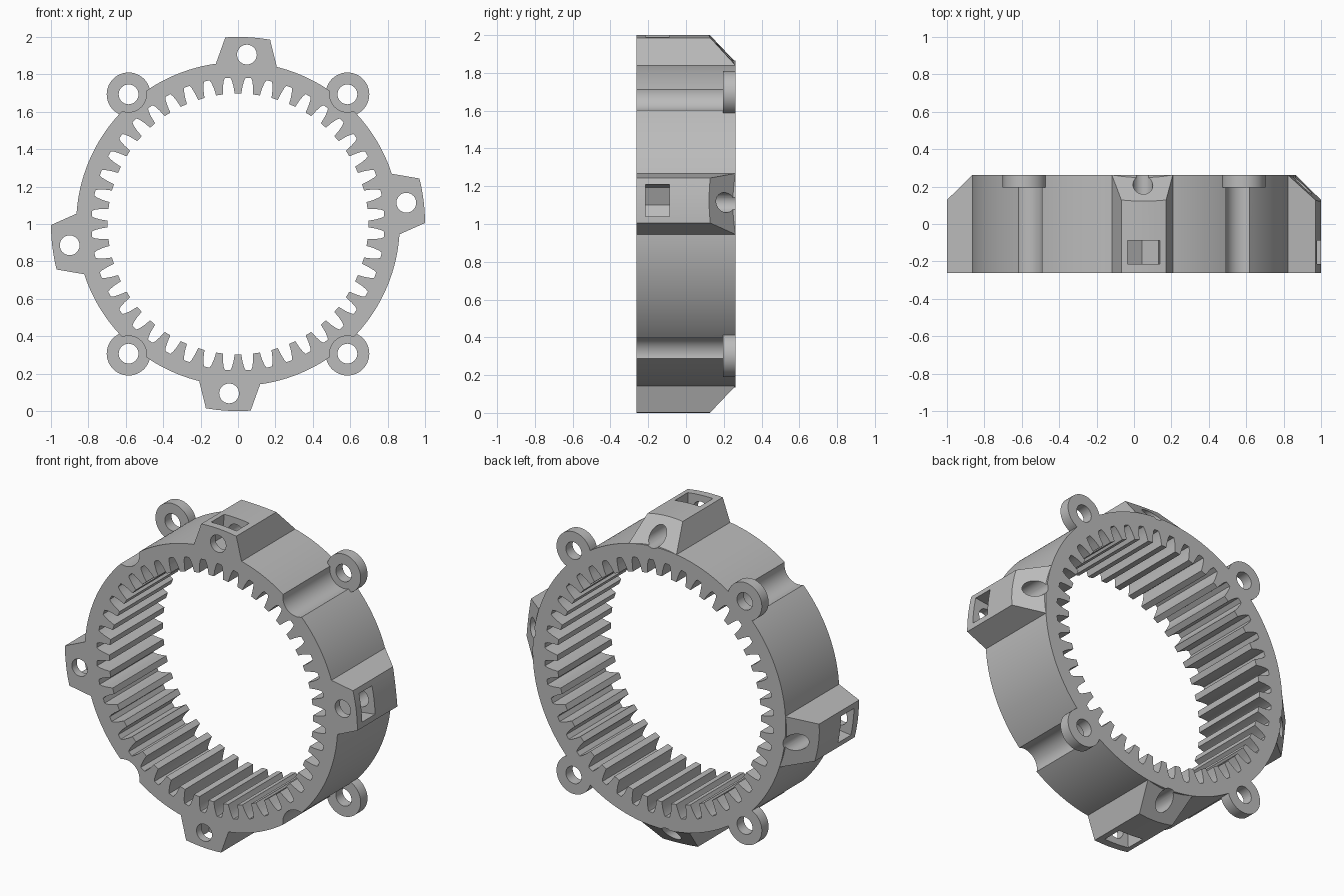
import bpy, bmesh
from math import sin, cos, pi, radians, hypot, asin
from mathutils import Matrix, Vector

cube = bpy.data.objects.get("Cube")
if cube:
    bpy.data.objects.remove(cube)

FRONT, BACK = -0.262, 0.262
OUTER, ROOT, TIP, TEETH = 0.865, 0.783, 0.697, 44
LUG_ANGLES = [7.2, 87, 187.2, 267]
EARS = [(sx * 0.585, sz * 0.693) for sx in (-1, 1) for sz in (-1, 1)]
HOLE = 0.053

grey = bpy.data.materials.new("plain_grey")
grey.use_nodes = True
colour = (0.5, 0.5, 0.5, 1)
grey.diffuse_color = colour
grey.node_tree.nodes["Principled BSDF"].inputs["Base Color"].default_value = colour


def circle(radius, count, centre=(0, 0)):
    return [(centre[0] + radius * cos(2 * pi * i / count),
             centre[1] + radius * sin(2 * pi * i / count)) for i in range(count)]


def prism(name, outline, y0, y1, degrees=0, chamfer=False):
    """Extrude an outline in x and z along y, then turn it about the ring axis."""
    bm = bmesh.new()
    face = bm.faces.new([bm.verts.new((x, y0, z)) for x, z in outline])
    ext = bmesh.ops.extrude_face_region(bm, geom=[face])
    moved = [v for v in ext["geom"] if isinstance(v, bmesh.types.BMVert)]
    bmesh.ops.translate(bm, vec=(0, y1 - y0, 0), verts=moved)
    if chamfer:
        cut = bmesh.ops.bisect_plane(
            bm, geom=bm.verts[:] + bm.edges[:] + bm.faces[:], dist=1e-5,
            plane_co=Vector((1, 0.122, 0)), plane_no=Vector((0.14, 0.15, 0)),
            clear_outer=True)
        rim = [e for e in cut["geom_cut"] if isinstance(e, bmesh.types.BMEdge)]
        bmesh.ops.holes_fill(bm, edges=rim, sides=0)
    bmesh.ops.recalc_face_normals(bm, faces=bm.faces[:])
    turn = Matrix.Rotation(-radians(degrees), 4, "Y")
    bm.transform(Matrix.Translation((0, 0, 1)) @ turn)
    mesh = bpy.data.meshes.new(name)
    bm.to_mesh(mesh)
    bm.free()
    mesh.materials.append(grey)
    obj = bpy.data.objects.new(name, mesh)
    bpy.context.collection.objects.link(obj)
    return obj


def combine(target, tool, operation):
    """Apply an exact boolean and discard the tool."""
    mod = target.modifiers.new(operation.lower(), "BOOLEAN")
    mod.operation, mod.solver, mod.object = operation, "EXACT", tool
    bpy.context.view_layer.objects.active = target
    bpy.ops.object.modifier_apply(modifier=mod.name)
    bpy.data.objects.remove(tool)


# Ring blank
ring = prism("ring_gear", circle(OUTER, 144), FRONT, BACK)

# Tooth opening: slightly rounded gaps between narrow flat-topped teeth
gaps = []
pitch = 2 * pi / TEETH
for i in range(TEETH):
    middle = (i + 0.5) * pitch
    half = [(TIP, 0.32), (0.735, 0.27), (0.768, 0.2), (ROOT, 0.13)]
    for r, w in half:
        gaps.append((r * cos(middle - w * pitch), r * sin(middle - w * pitch)))
    for r, w in reversed(half):
        gaps.append((r * cos(middle + w * pitch), r * sin(middle + w * pitch)))
combine(ring, prism("tooth_opening", gaps, -0.4, 0.4), "DIFFERENCE")

# Screw grooves along the outside, closed by the ears at the back
for spot in EARS:
    combine(ring, prism("groove", circle(0.095, 48, spot), -0.4, 0.23), "DIFFERENCE")
for spot in EARS:
    ear = prism("ear", circle(0.117, 48, spot), 0.196, BACK)
    # keep the ear clear of the teeth
    combine(ear, prism("ear_trim", circle(0.80, 144), 0.1, 0.4), "DIFFERENCE")
    combine(ring, ear, "UNION")
for spot in EARS:
    combine(ring, prism("ear_hole", circle(HOLE, 32, spot), 0.1, 0.4), "DIFFERENCE")

# Flared mounting lugs with an arc top and a sloping back
spread = asin(0.12)
arc = [(cos(spread * k / 4), sin(spread * k / 4)) for k in range(-4, 5)]
lug_outline = [(0.82, -0.172)] + arc + [(0.82, 0.172)]
pocket = [(0.807, 0), (0.856, 0.086), (1.1, 0.086), (1.1, -0.086), (0.856, -0.086)]
for a in LUG_ANGLES:
    combine(ring, prism("lug", lug_outline, FRONT, BACK, a, chamfer=True), "UNION")
# Lug screw holes and nut pockets
for a in LUG_ANGLES:
    combine(ring, prism("lug_hole", circle(HOLE, 32, (0.907, 0)), -0.4, 0.4, a), "DIFFERENCE")
    combine(ring, prism("nut_pocket", pocket, -0.214, -0.088, a), "DIFFERENCE")

# Smooth round walls, crisp edges
bpy.ops.object.select_all(action="DESELECT")
ring.select_set(True)
bpy.context.view_layer.objects.active = ring
bpy.ops.object.shade_smooth_by_angle(angle=radians(20))
